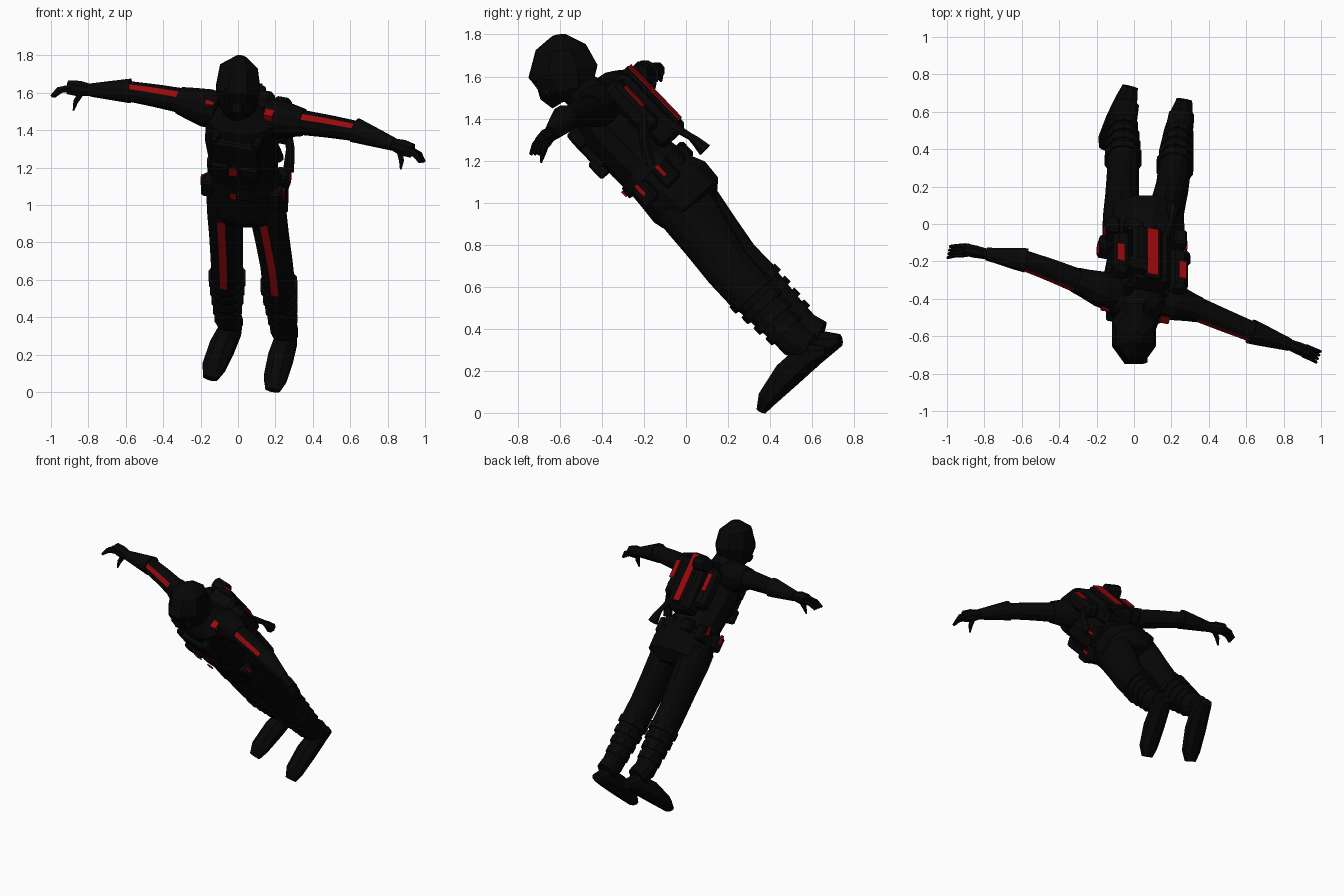
import bpy, bmesh, math
from mathutils import Vector, Matrix

if "Cube" in bpy.data.objects:
    bpy.data.objects.remove(bpy.data.objects["Cube"])


def material(name, rgb):
    m = bpy.data.materials.new(name)
    m.use_nodes = True
    m.diffuse_color = (*rgb, 1)
    bsdf = next(n for n in m.node_tree.nodes if n.type == 'BSDF_PRINCIPLED')
    bsdf.inputs["Base Color"].default_value = (*rgb, 1)
    bsdf.inputs["Roughness"].default_value = 0.8
    return m


SUIT = material("black suit", (0.0018, 0.0018, 0.0018))
GEAR = material("charcoal gear", (0.0022, 0.0022, 0.0022))
RED = material("deep red", (0.31, 0.003, 0.004))

# Leaning body frame: down the body, across to its left, out of its back
DOWN = Vector((0, .69, -.72)).normalized()
LEFT = Vector((.95, -.2, -.14))
LEFT = (LEFT - DOWN * LEFT.dot(DOWN)).normalized()
BACK = DOWN.cross(LEFT)
if BACK.z < 0:
    BACK = -BACK
FRAME = Matrix((LEFT, BACK, DOWN)).transposed().to_4x4()
X = Vector((1, 0, 0))
Z = Vector((0, 0, 1))


def finish(name, bm, mats):
    bmesh.ops.recalc_face_normals(bm, faces=bm.faces)
    me = bpy.data.meshes.new(name)
    bm.to_mesh(me)
    bm.free()
    for m in mats:
        me.materials.append(m)
    ob = bpy.data.objects.new(name, me)
    bpy.context.collection.objects.link(ob)


def loft(name, rings, side=X, mat=SUIT, n=12, stripe=None, segs=()):
    """Skin rings of (x, y, z, half width, half depth); one facet may be red."""
    bm = bmesh.new()
    pts = [Vector(r[:3]) for r in rings]
    loops = []
    for i, r in enumerate(rings):
        t = (pts[min(i + 1, len(pts) - 1)] - pts[max(i - 1, 0)]).normalized()
        w = (side - t * side.dot(t)).normalized()
        d = t.cross(w)
        loops.append([])
        for k in range(n):
            a = (k + .5) * math.tau / n
            loops[-1].append(bm.verts.new(pts[i] + w * r[3] * math.cos(a) + d * r[4] * math.sin(a)))
    rows = [[bm.faces.new((a[k], a[(k + 1) % n], b[(k + 1) % n], b[k])) for k in range(n)]
            for a, b in zip(loops, loops[1:])]
    bm.faces.new(loops[0])
    bm.faces.new(loops[-1])
    bmesh.ops.recalc_face_normals(bm, faces=bm.faces)
    bm.normal_update()
    for i in segs:
        max(rows[i], key=lambda f: f.normal.dot(stripe)).material_index = 1
    finish(name, bm, [mat, RED])


def box(name, center, size, mat=GEAR, bevel=.012):
    """Chamfered box lying in the leaning body frame."""
    bm = bmesh.new()
    bmesh.ops.create_cube(bm, size=1)
    bmesh.ops.scale(bm, vec=size, verts=bm.verts)
    if bevel:
        bmesh.ops.bevel(bm, geom=bm.edges[:], offset=bevel, segments=1, affect='EDGES')
    bm.transform(Matrix.Translation(center) @ FRAME)
    finish(name, bm, [mat])


def at(origin, left=0, back=0, down=0):
    return Vector(origin) + LEFT * left + BACK * back + DOWN * down


# Torso, jacket skirt and belt
loft("torso", [(.01, -.49, 1.52, .09, .08), (.015, -.44, 1.46, .19, .13),
               (.02, -.35, 1.35, .2, .155), (.03, -.24, 1.23, .185, .15),
               (.04, -.16, 1.15, .18, .15)], LEFT)
loft("jacket_skirt", [(.04, -.19, 1.17, .17, .145), (.045, -.1, 1.1, .205, .172),
                      (.052, -.03, 1.05, .225, .195), (.055, .02, 1.0, .22, .185),
                      (.05, .06, .95, .15, .11)])
loft("belt", [(.035, -.19, 1.18, .185, .16), (.04, -.15, 1.14, .195, .168)], LEFT, GEAR)
waist = (.038, -.17, 1.16)
for sx in (-1, 1):
    for bk in (-.05, .09):
        box("belt_pouch", at(waist, sx * .185, bk, .07), (.075, .09, .11))
        box("pouch_tag", at(waist, sx * .225, bk, .04), (.009, .02, .065), RED, 0)
    box("back_pouch", at(waist, sx * .08, .15, .05), (.1, .06, .09))
box("belt_tag", at(waist, -.02, -.178, 0), (.034, .009, .034), RED, 0)

# Chest harness
chest = (.02, -.35, 1.35)
box("chest_plate", at(chest, 0, -.13, 0), (.26, .06, .2))
box("chest_clasp", at(chest, 0, -.164, .07), (.05, .05, .06))
box("clasp_tag", at(chest, 0, -.19, .07), (.046, .008, .046), RED, 0)
for sx in (-1, 1):
    box("chest_pouch", at(chest, sx * .08, -.155, .09), (.11, .05, .1))
    box("harness_strap", at(chest, sx * .115, -.02, -.08), (.05, .27, .1))
box("right_shoulder_clip", (-.15, -.435, 1.54), (.045, .05, .04), RED, 0)
box("left_shoulder_clip", (.165, -.5, 1.48), (.05, .05, .04), RED, 0)

# Hooded head with mask
loft("neck", [(.01, -.45, 1.49, .1, .1), (0, -.54, 1.57, .085, .09)], LEFT)
loft("hood", [(0, -.545, 1.49, .065, .085), (0, -.56, 1.54, .11, .135), (0, -.585, 1.625, .128, .18),
              (.005, -.595, 1.735, .11, .13), (.02, -.605, 1.795, .025, .035)], X, n=8)
loft("mask", [(0, -.66, 1.58, .07, .06), (-.01, -.645, 1.51, .06, .055), (-.01, -.615, 1.46, .025, .025)], X, GEAR, 8)
box("visor", (0, -.715, 1.6), (.15, .03, .05))
for sx in (-1, 1):
    loft("mask_filter", [(sx * .04, -.65, 1.53, .03, .03), (sx * .06, -.675, 1.505, .03, .03)], Z, GEAR, 8)


# Arms: upper arm, gauntlet, palm, fingers and thumb
def arm(side, shoulder, mid, elbow, wrist, palm, tip, thumb):
    S, M, E, W, P, T, H = map(Vector, (shoulder, mid, elbow, wrist, palm, tip, thumb))
    loft(side + "_shoulder", [(*S.lerp(M, -.5), .1, .1), (*S, .105, .1), (*S.lerp(M, .6), .088, .08), (*M, .075, .07)], Z)
    loft(side + "_upper_arm", [(*S.lerp(M, .8), .068, .068), (*M, .068, .067), (*M.lerp(E, .5), .062, .062),
                               (*E.lerp(W, .1), .055, .056)], Z, stripe=Vector((0, -.92, .4)), segs=(1, 2))
    loft(side + "_gauntlet", [(*E, .068, .068), (*E.lerp(W, .25), .06, .061),
                              (*E.lerp(W, .7), .046, .045), (*W, .036, .035)], Z, GEAR)
    loft(side + "_palm", [(*W.lerp(P, -.1), .032, .03), (*W.lerp(P, .5), .045, .036), (*P, .04, .036)], Z, n=8)
    across = (P - W).cross(Z).normalized()
    for i in range(4):
        o = across * (i - 1.5) * .017
        loft(f"{side}_finger_{i}", [(*(W.lerp(P, .8) + o), .02, .012), (*(P.lerp(T, .55) + o + Z * .012), .019, .012),
                                    (*(T + o * 1.2), .01, .008)], Z, n=6)
    loft(side + "_thumb", [(*W.lerp(P, .3), .02, .02), (*W.lerp(P, .5).lerp(H, .6), .015, .015), (*H, .005, .005)], X, n=6)


arm("right", (-.17, -.35, 1.52), (-.31, -.3, 1.56), (-.575, -.195, 1.61), (-.79, -.16, 1.615),
    (-.91, -.135, 1.63), (-.99, -.15, 1.58), (-.88, -.165, 1.505))
arm("left", (.22, -.42, 1.46), (.35, -.46, 1.44), (.625, -.575, 1.4), (.83, -.645, 1.325),
    (.93, -.685, 1.29), (.985, -.71, 1.23), (.87, -.69, 1.19))


# Legs: striped thigh, banded shin guard, boot
def leg(side, hip, knee, ankle, heel, toe):
    H, K, A, B, T = map(Vector, (hip, knee, ankle, heel, toe))
    loft(side + "_thigh", [(*H.lerp(K, -.1), .1, .14), (*H.lerp(K, .15), .1, .145), (*H.lerp(K, .6), .092, .127),
                           (*K, .088, .115), (*K.lerp(A, .3), .088, .113)],
         n=14, stripe=Vector((-.2, -.7, -.7)), segs=(1, 2, 3))
    loft(side + "_shin", [(*K, .08, .1), (*K.lerp(A, .35), .088, .108), (*K.lerp(A, .75), .075, .088), (*A, .068, .08)])
    for i in range(4):
        f = .3 + i * .16
        r = .103 - .007 * i
        loft(f"{side}_shin_band_{i}", [(*K.lerp(A, f), r, r * 1.18), (*K.lerp(A, f + .09), r, r * 1.18)], mat=GEAR, n=10)
    loft(side + "_boot_shaft", [(*K.lerp(A, .8), .074, .086), (*A, .074, .082), (*A.lerp(B, .4), .07, .07)])
    up = -DOWN
    loft(side + "_boot", [(*(B + up * .03), .045, .03), (*(B.lerp(T, .16) + up * .07), .064, .072),
                          (*(B.lerp(T, .5) + up * .07), .072, .072), (*(B.lerp(T, .85) + up * .05), .066, .05),
                          (*(T + up * .025), .042, .025)], n=8)


leg("right", (-.07, -.02, 1.04), (-.06, .24, .72), (-.055, .565, .4), (-.02, .755, .325), (-.15, .43, .055))
leg("left", (.15, -.03, 1.02), (.205, .2, .69), (.245, .52, .34), (.27, .685, .268), (.185, .375, -.008))

# Backpack: main body, side pods, stripes, top roll
pack = (.085, -.19, 1.45)
box("pack_body", at(pack), (.21, .13, .4), GEAR, .025)
box("pack_ridge", at(pack, 0, .06, -.02), (.1, .04, .37))
box("pack_stripe", at(pack, -.005, .083, -.025), (.06, .009, .35), RED, 0)
for sx, shift in ((-1, 0), (1, -.05)):
    box("side_pod", at(pack, sx * .155, -.01, shift), (.1, .1, .3), GEAR, .025)
    box("pod_stripe", at(pack, sx * .17, .043, shift - .03), (.04, .009, .13), RED, 0)
    box("shoulder_strap", at(pack, sx * .1, -.1, -.18), (.05, .16, .05))
roll = at(pack, -.09, .075, -.14)
loft("pack_roll", [(*(roll - LEFT * .05), .05, .05), (*(roll + LEFT * .05), .05, .05)], Z, GEAR, 8)

# Nozzle below the pack and hose at its left
loft("nozzle", [(.16, -.09, 1.38, .025, .025), (.2, .02, 1.315, .018, .018),
                (.205, .045, 1.295, .024, .024), (.21, .09, 1.25, .036, .036)], X, GEAR, 8)
loft("hose", [(.26, -.2, 1.42, .025, .025), (.28, -.2, 1.3, .025, .025), (.27, -.17, 1.18, .032, .03)], X, GEAR, 8)
